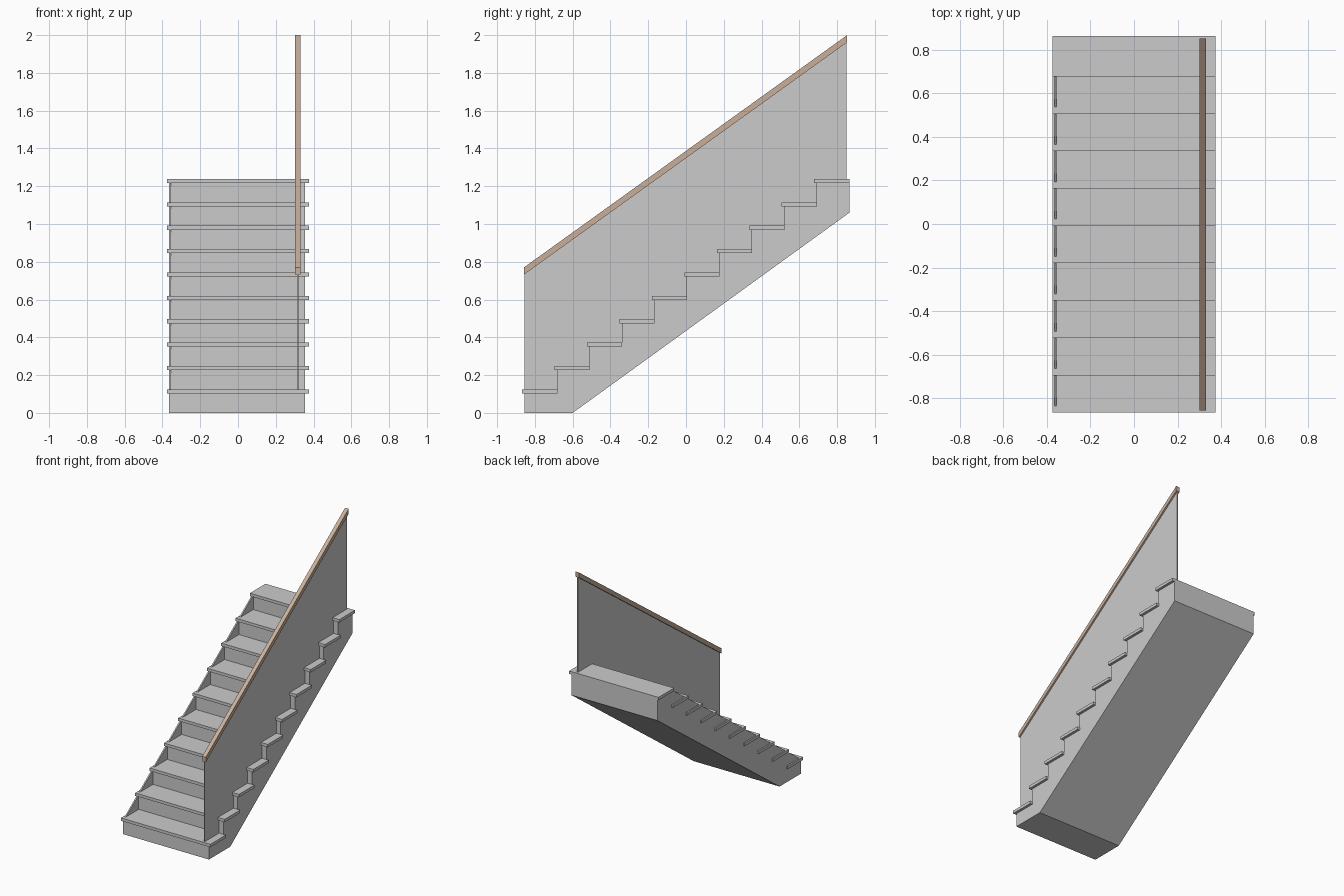
import bpy, bmesh

if "Cube" in bpy.data.objects:
    bpy.data.objects.remove(bpy.data.objects["Cube"])

STEPS = 10
RUN, RISE = 0.1717, 0.1237      # spacing of the steps
Y0, Z0 = -0.855, 0.125          # first riser face, first tread top
BACK = 0.865
THICK, NOSE = 0.022, 0.012      # tread thickness and overhang


def extrude_profile(name, pts, x0, x1, mat=None):
    """Extrude a (y, z) outline from x0 to x1."""
    bm = bmesh.new()
    face = bm.faces.new([bm.verts.new((x0, y, z)) for y, z in pts])
    ext = bmesh.ops.extrude_face_region(bm, geom=[face])
    verts = [g for g in ext["geom"] if isinstance(g, bmesh.types.BMVert)]
    bmesh.ops.translate(bm, verts=verts, vec=(x1 - x0, 0, 0))
    bmesh.ops.recalc_face_normals(bm, faces=bm.faces)
    me = bpy.data.meshes.new(name)
    bm.to_mesh(me)
    bm.free()
    ob = bpy.data.objects.new(name, me)
    bpy.context.collection.objects.link(ob)
    if mat:
        me.materials.append(mat)
    return ob


wood = bpy.data.materials.new("rail_wood")
wood.diffuse_color = (0.58, 0.43, 0.33, 1)
wood.use_nodes = True
wood.node_tree.nodes["Principled BSDF"].inputs["Base Color"].default_value = wood.diffuse_color

# Solid stepped body with sloping underside
underside = [(BACK, 1.06), (-0.60, 0.0), (Y0, 0.0)]
steps = []
for i in range(STEPS):
    y, top = Y0 + i * RUN, Z0 + i * RISE - THICK / 2
    y_end = BACK if i == STEPS - 1 else y + RUN
    steps += [(y, top), (y_end, top)]
extrude_profile("stair_body", underside + steps, -0.355, 0.355)

# Straight stringer plate on the left, running along the tread noses
slope = RISE / RUN
nose_z = Z0 - THICK + slope * NOSE
top_z = Z0 + (STEPS - 1) * RISE - THICK / 2
top_y = Y0 + (top_z - nose_z) / slope
extrude_profile("left_stringer",
                underside + [(Y0, nose_z), (top_y, top_z), (BACK, top_z)],
                -0.365, -0.355)

# Treads
for i in range(STEPS):
    y, z = Y0 + i * RUN, Z0 + i * RISE
    y1 = BACK if i == STEPS - 1 else y + RUN + 0.002
    extrude_profile(f"tread_{i + 1}",
                    [(y - NOSE, z - THICK), (y1, z - THICK), (y1, z), (y - NOSE, z)],
                    -0.375, 0.375)

# Thin balustrade panel on the right
extrude_profile("balustrade_panel",
                [(-0.855, 0.11), (-0.69, 0.11), (0.85, 1.22), (0.85, 1.965), (-0.855, 0.738)],
                0.312, 0.319)

# Sloping handrail
extrude_profile("handrail",
                [(-0.858, 0.732), (0.853, 1.962), (0.853, 2.0), (-0.858, 0.77)],
                0.301, 0.331, wood)
